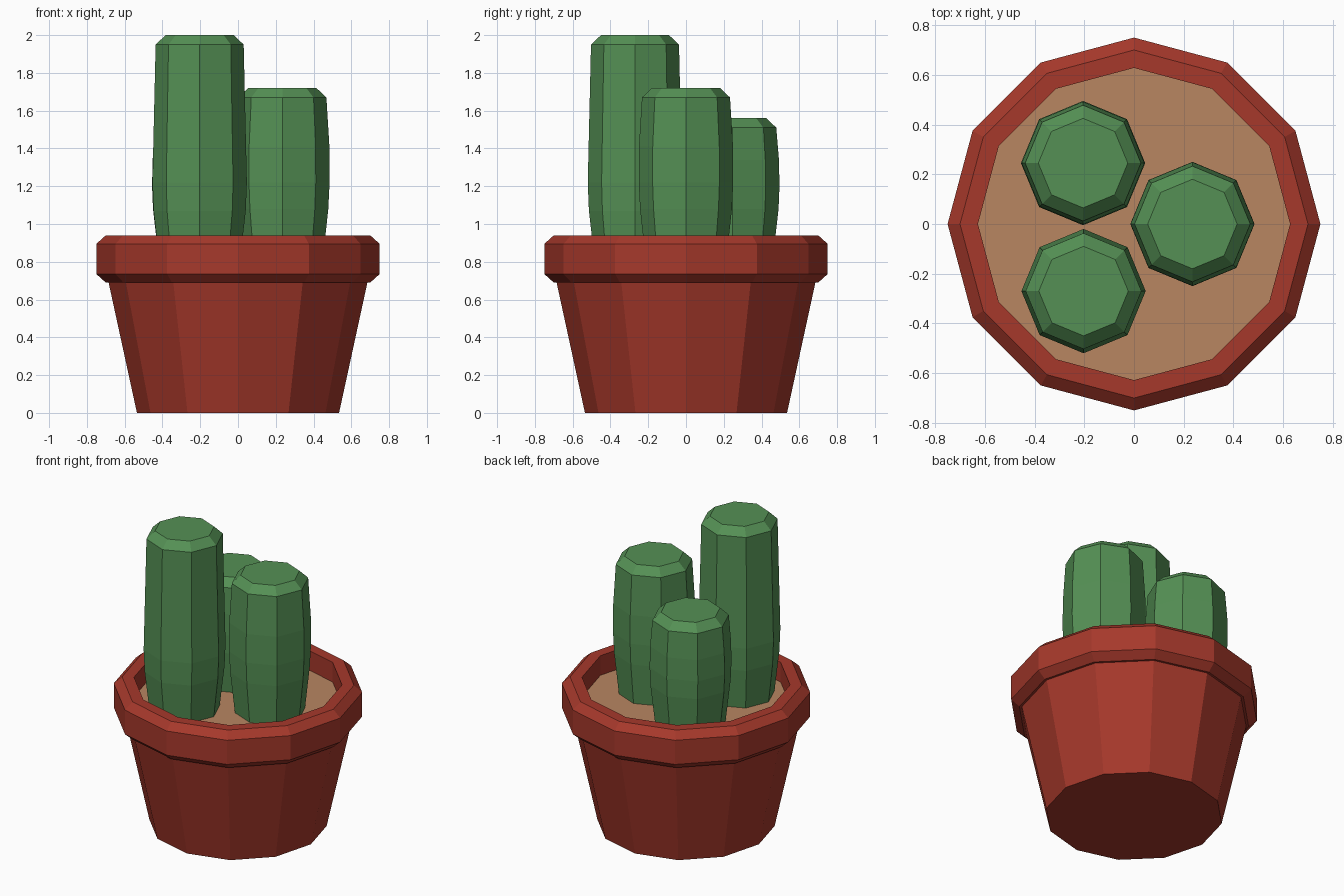
import bpy, bmesh
from math import cos, sin, pi

if "Cube" in bpy.data.objects:
    bpy.data.objects.remove(bpy.data.objects["Cube"])


def material(name, rgb):
    m = bpy.data.materials.new(name)
    m.diffuse_color = (*rgb, 1)
    m.use_nodes = True
    m.node_tree.nodes["Principled BSDF"].inputs["Base Color"].default_value = m.diffuse_color
    return m


def lathe(name, profile, sides, mat, x=0, y=0, cap_end=True):
    """Flat-faced turned solid from (radius, z) pairs, starting at the bottom."""
    bm = bmesh.new()
    rings = [[bm.verts.new((r * cos(2 * pi * i / sides), r * sin(2 * pi * i / sides), z))
              for i in range(sides)] for r, z in profile]
    for a, b in zip(rings, rings[1:]):
        for i in range(sides):
            j = (i + 1) % sides
            bm.faces.new((a[i], a[j], b[j], b[i]))
    bm.faces.new(rings[0][::-1])
    if cap_end:
        bm.faces.new(rings[-1])
    mesh = bpy.data.meshes.new(name)
    bm.to_mesh(mesh)
    bm.free()
    mesh.materials.append(mat)
    ob = bpy.data.objects.new(name, mesh)
    ob.location = (x, y, 0)
    bpy.context.collection.objects.link(ob)
    return ob


clay = material("clay", (0.38, 0.04, 0.024))
earth = material("earth", (0.48, 0.24, 0.12))
green = material("green", (0.09, 0.28, 0.09))

SOIL_Z = 0.81

# Pot with chamfered rim and inner wall down to the soil
lathe("pot", [(0.535, 0), (0.685, 0.69), (0.70, 0.69), (0.75, 0.735),
              (0.75, 0.895), (0.70, 0.94), (0.628, 0.94), (0.628, SOIL_Z)],
      12, clay, cap_end=False)

# Soil surface
soil = lathe("soil", [(0.622, SOIL_Z - 0.01), (0.628, SOIL_Z)], 12, earth)

# Three cactus columns: position, top height, bulge rings
for name, x, y, top, bulge in [
    ("tall_cactus", -0.203, -0.27, 2.00, [(0.244, 1.07), (0.25, 1.22)]),
    ("middle_cactus", 0.235, 0.0, 1.72, [(0.243, 1.08), (0.25, 1.22), (0.249, 1.41)]),
    ("short_cactus", -0.205, 0.245, 1.56, [(0.245, 1.08), (0.25, 1.2), (0.247, 1.34)]),
]:
    lathe(name, [(0.212, SOIL_Z - 0.02), *bulge, (0.233, top - 0.05), (0.18, top)],
          8, green, x, y)
